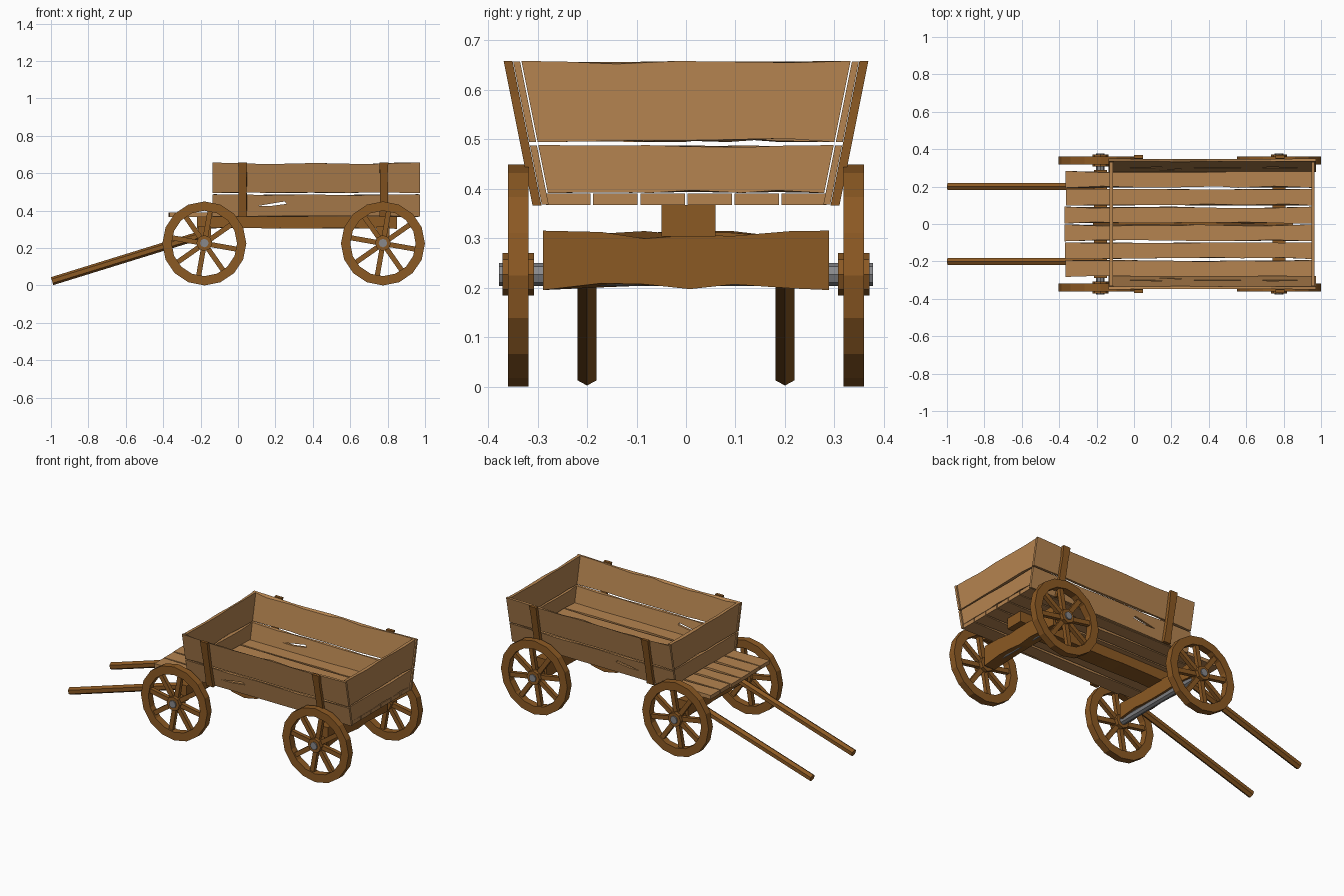
import bpy, bmesh, math, random
from mathutils import Matrix, Vector

if "Cube" in bpy.data.objects:
    bpy.data.objects.remove(bpy.data.objects["Cube"])

random.seed(7)


def material(name, rgb):
    m = bpy.data.materials.new(name)
    m.diffuse_color = (*rgb, 1)
    m.use_nodes = True
    m.node_tree.nodes["Principled BSDF"].inputs["Base Color"].default_value = m.diffuse_color
    return m


TAN = material("light_wood", (0.46, 0.23, 0.08))
BROWN = material("dark_wood", (0.26, 0.10, 0.017))
GREY = material("iron", (0.25, 0.25, 0.26))


def add(name, bm, mat):
    bmesh.ops.recalc_face_normals(bm, faces=bm.faces)
    me = bpy.data.meshes.new(name)
    bm.to_mesh(me)
    bm.free()
    me.materials.append(mat)
    ob = bpy.data.objects.new(name, me)
    bpy.context.collection.objects.link(ob)
    return ob


def mirror_y(ob):
    mod = ob.modifiers.new("mirror", "MIRROR")
    mod.use_axis = (False, True, False)


def plank(name, u0, u1, v0, v1, w0, w1, place, mat, lo=0.006, hi=0.006, n=7):
    """Worn board: length u, width v with chipped edges, thickness w."""
    bm = bmesh.new()
    rings = []
    for i in range(n + 1):
        f = i / n
        if 0 < i < n:
            f += random.uniform(-0.3, 0.3) / n
        inner = 0 < i < n
        u = u0 + (u1 - u0) * f
        a, b = [], []
        for w in (w0, w1):
            a.append((u, v0 + (random.uniform(0, lo) if inner else 0), w))
            b.append((u, v1 - (random.uniform(0, hi) if inner else 0), w))
        rings.append([bm.verts.new(place(*p)) for p in (a[0], b[0], b[1], a[1])])
    for r, s in zip(rings, rings[1:]):
        for k in range(4):
            bm.faces.new((r[k], r[(k + 1) % 4], s[(k + 1) % 4], s[k]))
    bm.faces.new(rings[0])
    bm.faces.new(rings[-1])
    return add(name, bm, mat)


def box(bm, size, mtx):
    bmesh.ops.create_cube(bm, size=1, matrix=mtx @ Matrix.Diagonal((*size, 1)))


def cyl(bm, r, y0, y1, x, z, sides):
    m = Matrix.Translation((x, (y0 + y1) / 2, z)) @ Matrix.Rotation(math.pi / 2, 4, 'X')
    bmesh.ops.create_cone(bm, cap_ends=True, segments=sides, radius1=r, radius2=r,
                          depth=abs(y1 - y0), matrix=m)


WZ, WR = 0.2245, 0.2245
AXLES = {"front": -0.18, "rear": 0.775}
LEAN = 0.2

# floor planks
for i in range(6):
    y = -0.283 + i * 0.0953
    plank(f"floor_plank_{i}", -0.37 - random.uniform(-0.006, 0.004), 0.965, y, y + 0.09, 0.367, 0.39,
          lambda u, v, w: (u, v, w), TAN, 0.009, 0.009)


# leaning side walls, near side built and mirrored
def on_side(u, v, w):
    return (u, -(0.277 + w + (v - 0.365) * LEAN), v)


lower = plank("side_board_lower", -0.135, 0.972, 0.368, 0.487, 0, 0.014, on_side, TAN, 0.004, 0.006)
upper = plank("side_board_upper", -0.135, 0.972, 0.494, 0.657, 0, 0.014, on_side, TAN, 0.004, 0.014, 9)

# splintered hole through the lower side board
bm = bmesh.new()
hole = [(0.10, 0.424), (0.17, 0.424), (0.26, 0.436), (0.25, 0.449), (0.18, 0.438)]
f = bm.faces.new([bm.verts.new((x, -0.5, z)) for x, z in hole])
ext = bmesh.ops.extrude_face_region(bm, geom=[f])["geom"]
bmesh.ops.translate(bm, vec=(0, 0.4, 0), verts=[g for g in ext if isinstance(g, bmesh.types.BMVert)])
cutter = add("hole_cutter", bm, TAN)
cutter.hide_render = True
mod = lower.modifiers.new("hole", "BOOLEAN")
mod.operation, mod.solver, mod.object = 'DIFFERENCE', 'EXACT', cutter
cut = bpy.data.meshes.new_from_object(lower.evaluated_get(bpy.context.evaluated_depsgraph_get()))
lower.modifiers.clear()
lower.data = cut
bpy.data.objects.remove(cutter)
mirror_y(lower)
mirror_y(upper)

# upright battens outside the walls
for nm, x in (("front", 0.025), ("rear", 0.78)):
    ob = plank(f"{nm}_batten", 0.366, 0.658, x - 0.024, x + 0.024, 0.015, 0.033,
               lambda u, v, w: on_side(v, u, w), BROWN, 0.005, 0.005, 4)
    mirror_y(ob)

# tapered end boards
for nm, x in (("front", -0.13), ("rear", 0.948)):
    def on_end(u, v, w):
        return (x + w, u * (0.274 + (v - 0.365) * LEAN), v)
    plank(f"{nm}_end_board_lower", -1, 1, 0.391, 0.488, 0, 0.018, on_end, TAN, 0.006, 0.005, 6)
    plank(f"{nm}_end_board_upper", -1, 1, 0.494, 0.658, 0, 0.018, on_end, TAN, 0.009, 0.008, 6)

# centre beam under the floor
plank("centre_beam", -0.22, 0.85, 0.303, 0.367, -0.05, 0.06,
      lambda u, v, w: (u, w, v), BROWN, 0.008, 0.0)

# bolsters and iron axles
for nm, x in AXLES.items():
    z0 = 0.195 if nm == "rear" else 0.222
    plank(f"{nm}_bolster", -0.289, 0.289, z0, 0.315, x - 0.035, x + 0.035,
          lambda u, v, w: (w, u, v), BROWN, 0.014, 0.018, 6)
    bm = bmesh.new()
    cyl(bm, 0.023, -0.378, 0.378, x, WZ + 0.002, 8)
    add(f"{nm}_axle", bm, GREY)

# wheels
for nm, x in AXLES.items():
    bm = bmesh.new()
    N = 16
    rings = []
    for i in range(N):
        a = 2 * math.pi * i / N
        rings.append([bm.verts.new((x + r * math.sin(a), y, WZ + r * math.cos(a)))
                      for r, y in ((WR, -0.36), (WR, -0.318), (0.175, -0.318), (0.175, -0.36))])
    for i in range(N):
        p, q = rings[i], rings[(i + 1) % N]
        for k in range(4):
            bm.faces.new((p[k], p[(k + 1) % 4], q[(k + 1) % 4], q[k]))
    for i in range(8):
        m = (Matrix.Translation((x, -0.339, WZ))
             @ Matrix.Rotation(math.radians(10 + 45 * i), 4, 'Y')
             @ Matrix.Translation((0, 0, 0.105)))
        box(bm, (0.027, 0.024, 0.15), m)
    cyl(bm, 0.043, -0.371, -0.307, x, WZ + 0.002, 8)
    mirror_y(add(f"{nm}_wheel", bm, BROWN))

# pulling shafts, six-sided
a, b = Vector((-0.994, -0.2, 0.023)), Vector((-0.17, -0.2, 0.278))
d = b - a
bm = bmesh.new()
rot = Matrix.Rotation(math.atan2(d.x, d.z), 4, 'Y') 
bmesh.ops.create_cone(bm, cap_ends=True, segments=6, radius1=0.022, radius2=0.022, depth=d.length,
                      matrix=Matrix.Translation((a + b) / 2) @ rot @ Matrix.Rotation(math.pi / 2, 4, 'Z'))
mirror_y(add("pulling_shaft", bm, BROWN))
